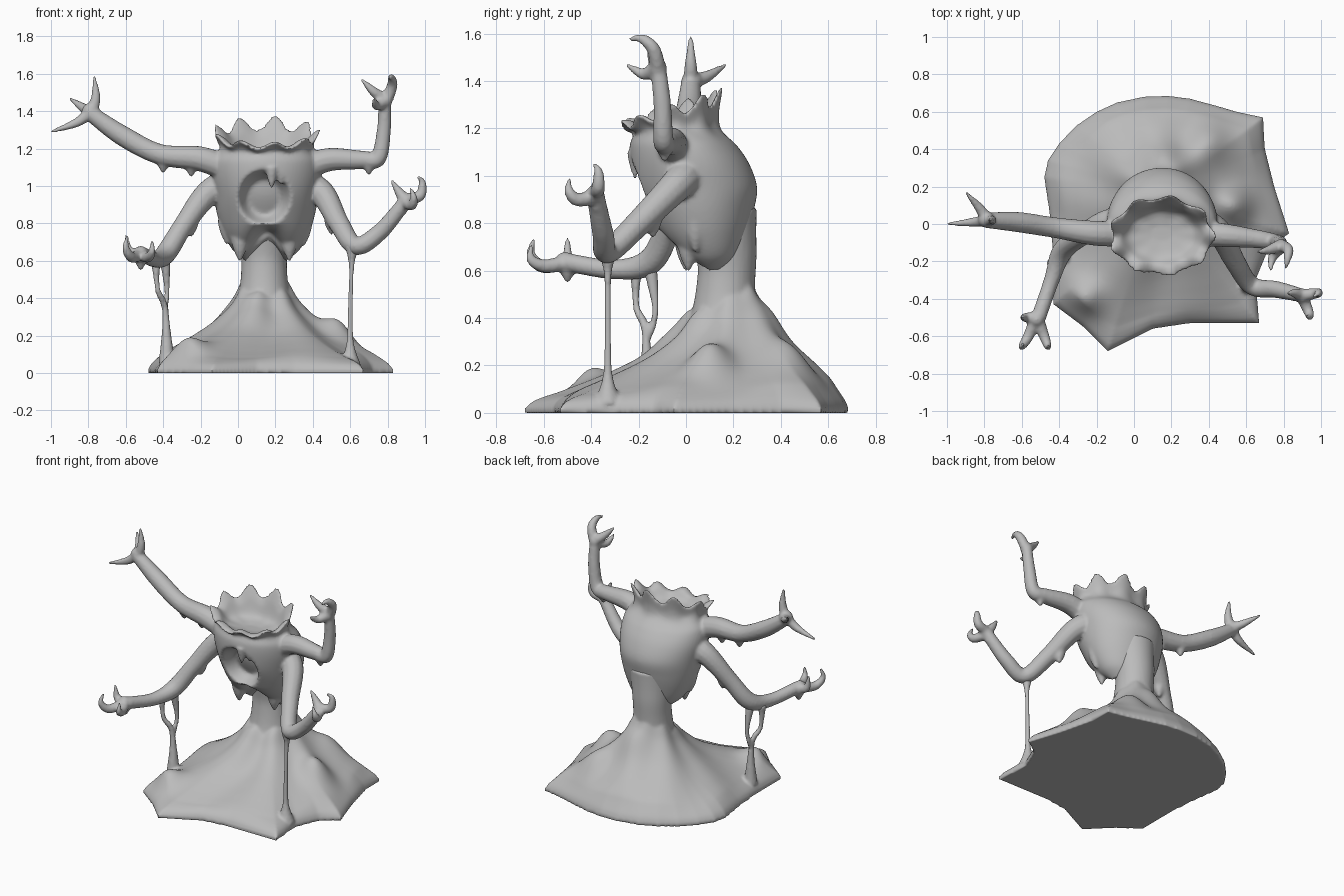
import bpy, bmesh, math
from mathutils import Vector

old = bpy.data.objects.get("Cube")
if old:
    bpy.data.objects.remove(old, do_unlink=True)

clay = bpy.data.materials.new("grey_clay")
clay.use_nodes = True
clay.diffuse_color = (.5, .5, .5, 1)
shader = next(n for n in clay.node_tree.nodes if n.type == 'BSDF_PRINCIPLED')
shader.inputs["Base Color"].default_value = clay.diffuse_color
shader.inputs["Roughness"].default_value = .7


def clamp(v):
    return max(0, min(1, v))


def spline(points, steps):
    """Smooth curve through tuples of any length."""
    pts = [points[0]] + list(points) + [points[-1]]
    out = []
    for i in range(1, len(pts) - 2):
        for s in range(steps):
            t = s / steps
            out.append([b + .5 * t * (c - a + t * (2*a - 5*b + 4*c - d + t * (3*(b - c) + d - a)))
                        for a, b, c, d in zip(*pts[i-1:i+3])])
    return out + [list(points[-1])]


def loft(bm, rings):
    """Skin a stack of equal rings and cap both ends."""
    loops = [[bm.verts.new(p) for p in ring] for ring in rings]
    n = len(loops[0])
    for a, b in zip(loops, loops[1:]):
        for i in range(n):
            j = (i + 1) % n
            bm.faces.new((a[i], a[j], b[j], b[i]))
    bm.faces.new(loops[0][::-1])
    bm.faces.new(loops[-1])


def tube(bm, points, radii, sides=12):
    """Round limb along a smooth path; radii are spread evenly along it."""
    path = [Vector(p) for p in spline(points, 8)]
    sizes = spline([(r,) for r in radii], 8)
    side, rings, last = None, [], len(path) - 1
    for i, p in enumerate(path):
        tangent = (path[min(i + 1, last)] - path[max(i - 1, 0)]).normalized()
        side = tangent.orthogonal() if side is None else side - tangent * side.dot(tangent)
        side.normalize()
        across = tangent.cross(side)
        f = i / last * (len(sizes) - 1)
        k = min(int(f), len(sizes) - 2)
        r = sizes[k][0] + (sizes[k + 1][0] - sizes[k][0]) * (f - k)
        rings.append([p + r * (side * math.cos(a) + across * math.sin(a))
                      for a in (math.tau * s / sides for s in range(sides))])
    loft(bm, rings)


def ball(bm, centre, r):
    made = bmesh.ops.create_icosphere(bm, subdivisions=3, radius=r)
    bmesh.ops.translate(bm, verts=made["verts"], vec=centre)


def claw(bm, *points):
    tube(bm, points, (.033, .025, .008))


def drip(bm, x, y, z, length, r=.03):
    tube(bm, [(x, y, z), (x, y, z - length * .5), (x, y, z - length)], (r, r * .7, .008))


def finish(bm, name):
    """Fuse the overlapping pieces into one soft skin."""
    bmesh.ops.recalc_face_normals(bm, faces=bm.faces)
    mesh = bpy.data.meshes.new(name)
    bm.to_mesh(mesh)
    bm.free()
    mesh.materials.append(clay)
    obj = bpy.data.objects.new(name, mesh)
    bpy.context.collection.objects.link(obj)
    fuse = obj.modifiers.new("fuse", 'REMESH')
    fuse.mode = 'VOXEL'
    fuse.voxel_size = .01
    fuse.use_smooth_shade = True
    soft = obj.modifiers.new("soften", 'SMOOTH')
    soft.factor = .5
    soft.iterations = 3


# Mound: ragged outline that shrinks and rounds off towards the stem while it rises
CX, CY = .14, .17
outline = [(-.48, .25), (-.46, .34), (-.4, .43), (-.31, .525), (-.2, .6), (-.09, .65), (.05, .68),
           (.18, .685), (.3, .67), (.43, .635), (.55, .6), (.69, .57),
           (.7, .4), (.75, .2), (.83, -.05), (.72, -.13), (.65, -.3), (.67, -.53), (.3, -.53),
           (.1, -.56), (-.02, -.62), (-.14, -.68), (-.27, -.55), (-.43, -.43), (-.43, -.2), (-.45, .05)]
STEP = .025
edge = []
for (ax, ay), (bx, by) in zip(outline, outline[1:] + outline[:1]):
    n = max(1, round(math.hypot(bx - ax, by - ay) / STEP))
    edge += [(ax + (bx - ax) * s / n, ay + (by - ay) * s / n) for s in range(n)]
SPAN = 11
rounded = []
for i in range(len(edge)):
    near = [edge[(i + k) % len(edge)] for k in range(-SPAN, SPAN + 1)]
    rounded.append([sum(c) / len(near) for c in zip(*near)])
slope = spline([(1, .02), (.97, .055), (.88, .105), (.75, .155), (.6, .215),
                (.45, .285), (.3, .38), (.2, .48), (.08, .53)], 5)
lumps = [(.54, .1, .08, .09), (-.27, -.4, .08, .1), (.4, .46, .06, .1),
         (.18, .36, .06, .07), (.1, -.06, .03, .1), (.05, .55, .03, .12)]


def mound_point(i, t, z):
    blend = t**4
    x, y = (r + (e - r) * blend for r, e in zip(rounded[i], edge[i]))
    px, py = CX + (x - CX) * t, CY + (y - CY) * t
    angle = math.atan2(y - CY, x - CX)
    rise = sum(h * math.exp(-((px - u)**2 + (py - v)**2) / r**2) for u, v, h, r in lumps)
    fold = .01 * math.sin(7 * angle + 5 * t) + .08 * (1.1 - t) * math.sin(angle)
    return (px, py, z + clamp((1 - t) * 8) * (rise + fold))


bm = bmesh.new()
loft(bm, [[(x, y, 0) for x, y in edge]]
     + [[mound_point(i, t, z) for i in range(len(edge))] for t, z in slope])

# Stem
tube(bm, [(.14, .16, .28), (.14, .165, .48), (.14, .172, .65), (.15, .15, .85)],
     (.2, .138, .122, .13, .15), 32)

# Slime strands hanging from the elbows
tube(bm, [(.61, -.33, .68), (.605, -.33, .5), (.6, -.33, .25), (.6, -.33, .04)],
     (.04, .017, .014, .015, .022, .06))
tube(bm, [(-.44, -.21, .61), (-.43, -.21, .45), (-.39, -.17, .34), (-.38, -.17, .06)],
     (.03, .015, .018, .02, .045))
tube(bm, [(-.39, -.15, .61), (-.38, -.13, .45), (-.385, -.14, .37), (-.385, -.17, .3)],
     (.03, .015, .015, .015))
finish(bm, "slime_mound")

# Torso: rings of height, y centre, half width, half depth and crown weight
rings = spline([(.6, .1, .11, .09, 0), (.66, .09, .18, .14, 0), (.75, .07, .23, .19, 0),
                (.85, .055, .262, .23, 0), (.95, .04, .28, .26, 0), (1.05, .015, .295, .252, 0),
                (1.13, -.012, .29, .225, 0), (1.18, -.035, .26, .185, .1), (1.205, -.05, .245, .18, .5),
                (1.25, -.068, .265, .2, 1), (1.235, -.06, .222, .162, .6),
                (1.18, -.055, .17, .12, .1), (1.16, -.05, .06, .04, 0)], 6)
SIDES = 90


def torso_point(ring, i):
    z, cy, rx, ry, crown = ring
    a = math.tau * i / SIDES
    spike = (.5 + .5 * math.cos(9 * a))**1.2 * (.85 + .2 * math.sin(a))
    grow = 1 + .12 * crown * spike
    x, y = .15 + rx * grow * math.cos(a), cy + ry * grow * math.sin(a)
    z += crown * (.28 * (y - cy) + .065 * spike)
    # arched hem at the front, then the sunken mouth
    z += .16 * math.exp(-((x - .15) / .095)**2) * clamp((.8 - z) / .2) * clamp((.1 - y) / .1)
    d = ((x - .14) / .145)**2 + ((z - .94) / .155)**2
    if math.sin(a) < 0 and d < 1 and z < 1.12:
        f = clamp((1 - d) * 1.4)
        y += .11 * f * f * (3 - 2 * f)
    return (x, y, z)


bm = bmesh.new()
loft(bm, [[torso_point(r, i) for i in range(SIDES)] for r in rings])
drip(bm, .18, -.215, 1.1, .11, .035)
drip(bm, .23, -.2, 1.07, .06)
for x, y, z in [(.01, 0, .72), (.275, .01, .72), (-.06, .04, .81), (.35, .04, .8)]:
    drip(bm, x, y, z, .12, .05)

# Upper right arm and splayed hand
tube(bm, [(-.02, -.05, 1.08), (-.2, -.05, 1.145), (-.42, -.02, 1.17), (-.62, .01, 1.27),
          (-.79, .02, 1.39)], (.07, .068, .056, .055, .042))
ball(bm, (-.79, .025, 1.4), .045)
claw(bm, (-.79, .02, 1.4), (-.86, .01, 1.34), (-1, 0, 1.29))
claw(bm, (-.78, .02, 1.4), (-.76, .02, 1.48), (-.77, .02, 1.59))
claw(bm, (-.79, .03, 1.4), (-.83, .09, 1.42), (-.9, .17, 1.47))

# Upper left arm, bent upwards
tube(bm, [(.32, -.05, 1.08), (.48, -.06, 1.14), (.66, -.08, 1.14), (.75, -.095, 1.15), (.78, -.1, 1.3),
          (.785, -.115, 1.44)], (.07, .064, .05, .044, .038, .034))
ball(bm, (.785, -.12, 1.455), .04)
claw(bm, (.8, -.12, 1.47), (.825, -.14, 1.54), (.82, -.19, 1.58), (.81, -.24, 1.575))
claw(bm, (.78, -.13, 1.45), (.74, -.18, 1.43), (.73, -.25, 1.47))
claw(bm, (.77, -.12, 1.47), (.72, -.14, 1.51), (.66, -.15, 1.57))

# Lower right arm, reaching forwards
tube(bm, [(-.02, .02, 1.02), (-.16, 0, .96), (-.29, -.07, .79), (-.385, -.15, .64), (-.44, -.3, .605),
          (-.51, -.5, .635)], (.09, .07, .055, .056, .042, .04))
ball(bm, (-.52, -.51, .64), .04)
claw(bm, (-.53, -.52, .63), (-.57, -.61, .62), (-.6, -.655, .67), (-.59, -.64, .735))
claw(bm, (-.51, -.52, .63), (-.48, -.6, .62), (-.46, -.655, .65), (-.46, -.65, .71))
claw(bm, (-.53, -.5, .64), (-.58, -.5, .65), (-.6, -.5, .74))

# Lower left arm, bent up to the side
tube(bm, [(.32, .02, 1.02), (.45, -.04, .96), (.54, -.2, .8), (.63, -.33, .68), (.76, -.35, .755),
          (.89, -.38, .91)], (.09, .07, .056, .05, .046, .038))
ball(bm, (.9, -.385, .92), .04)
claw(bm, (.91, -.38, .93), (.975, -.37, .95), (.985, -.37, 1.02), (.96, -.39, 1.05))
claw(bm, (.9, -.39, .91), (.93, -.46, .9), (.94, -.495, .94), (.92, -.49, .99))
claw(bm, (.89, -.38, .93), (.86, -.37, .97), (.82, -.37, 1.03))

# Drips under the arms
for x, y, z in [(-.4, -.02, 1.14), (-.25, -.04, 1.12), (.7, -.09, 1.13), (-.25, -.05, .8),
                (.5, -.14, .81), (-.52, -.5, .62), (.89, -.38, .92)]:
    drip(bm, x, y, z, .07, .04)
finish(bm, "torso_and_arms")
